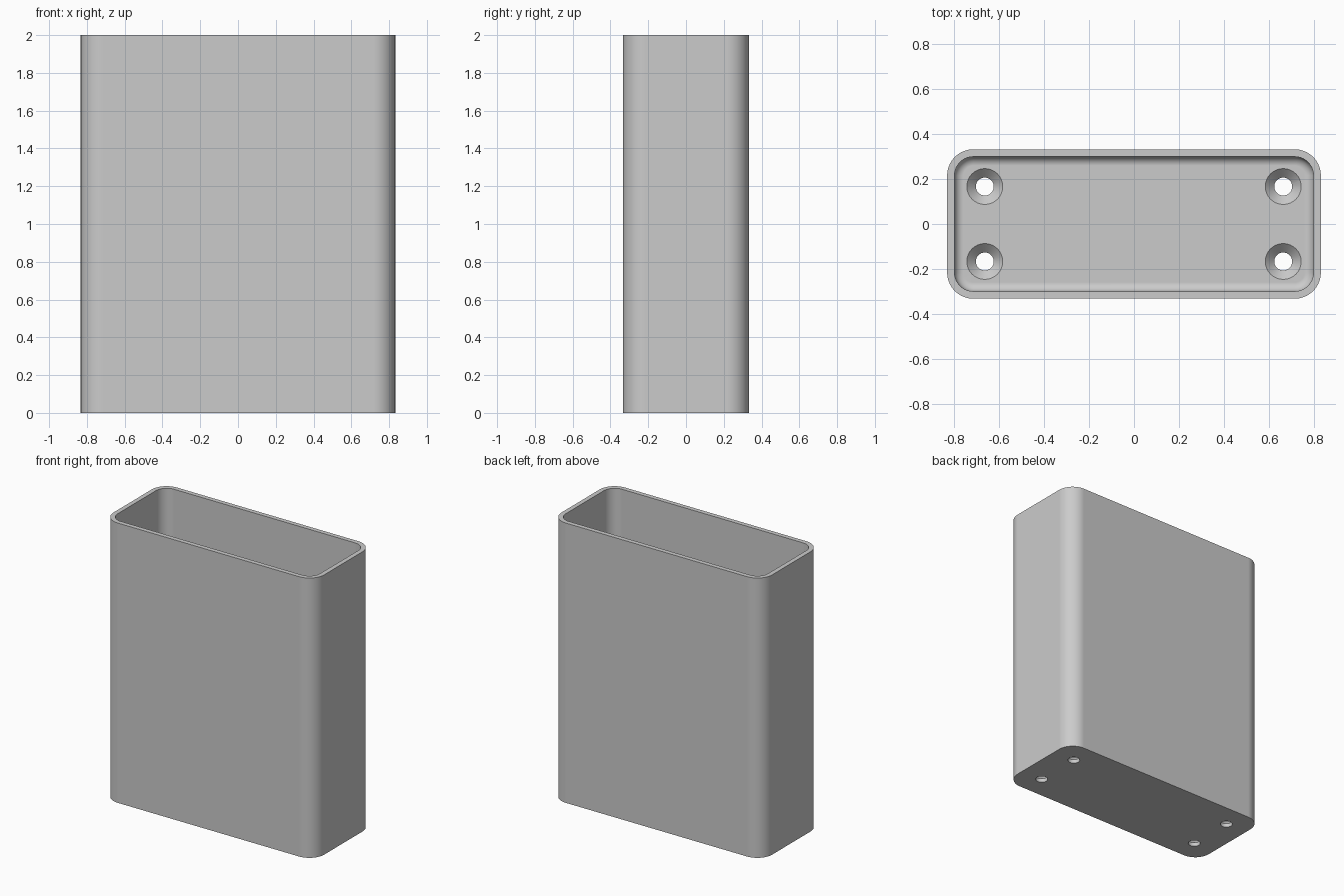
import bpy, bmesh
from math import cos, sin, pi, radians

cube = bpy.data.objects.get("Cube")
if cube:
    bpy.data.objects.remove(cube, do_unlink=True)

HALF_X, HALF_Y, HEIGHT = 0.833, 0.333, 2.0
CORNER, WALL, FLOOR, FILLET = 0.117, 0.033, 0.067, 0.04

grey = bpy.data.materials.new("plain_grey")
grey.use_nodes = True
grey.diffuse_color = (0.6, 0.6, 0.6, 1)
grey.node_tree.nodes["Principled BSDF"].inputs["Base Color"].default_value = (0.6, 0.6, 0.6, 1)


def rounded_ring(bm, inset, z, steps=10):
    """Rounded rectangle of vertices, moved inwards by inset."""
    r = CORNER - inset
    ring = []
    for i, (sx, sy) in enumerate([(1, 1), (-1, 1), (-1, -1), (1, -1)]):
        for k in range(steps + 1):
            a = (i + k / steps) * pi / 2
            ring.append(bm.verts.new((sx * (HALF_X - CORNER) + r * cos(a),
                                      sy * (HALF_Y - CORNER) + r * sin(a), z)))
    return ring


def circle_ring(bm, x, y, r, z, n=32):
    return [bm.verts.new((x + r * cos(2 * pi * k / n), y + r * sin(2 * pi * k / n), z))
            for k in range(n)]


def loft(bm, rings):
    """Join the rings into a closed solid."""
    n = len(rings[0])
    for a, b in zip(rings, rings[1:]):
        for k in range(n):
            bm.faces.new((a[k], a[(k + 1) % n], b[(k + 1) % n], b[k]))
    bm.faces.new(rings[0][::-1])
    bm.faces.new(rings[-1])


def make_object(name, bm):
    bmesh.ops.recalc_face_normals(bm, faces=bm.faces)
    mesh = bpy.data.meshes.new(name)
    bm.to_mesh(mesh)
    bm.free()
    mesh.materials.append(grey)
    obj = bpy.data.objects.new(name, mesh)
    bpy.context.collection.objects.link(obj)
    return obj


# Open box: outer wall, rim, inner wall, rounded inner floor edge
bm = bmesh.new()
profile = [(0, 0), (0, HEIGHT), (WALL, HEIGHT)]
for k in range(7):
    a = k / 6 * pi / 2
    profile.append((WALL + FILLET * (1 - cos(a)), FLOOR + FILLET * (1 - sin(a))))
loft(bm, [rounded_ring(bm, inset, z) for inset, z in profile])
box = make_object("open_box", bm)

# Countersunk screw holes near the floor corners
bm = bmesh.new()
for x in (-0.665, 0.665):
    for y in (-0.167, 0.167):
        loft(bm, [circle_ring(bm, x, y, r, z) for r, z in
                  [(0.04, -0.1), (0.04, FLOOR - 0.04), (0.08, FLOOR), (0.08, FLOOR + 0.05)]])
cutter = make_object("screw_hole_cutter", bm)
cutter.hide_render = True

cut = box.modifiers.new("screw_holes", "BOOLEAN")
cut.operation = "DIFFERENCE"
cut.solver = "EXACT"
cut.object = cutter

bpy.ops.object.select_all(action="DESELECT")
box.select_set(True)
bpy.context.view_layer.objects.active = box
bpy.ops.object.modifier_apply(modifier=cut.name)
bpy.data.objects.remove(cutter, do_unlink=True)

# Smooth corners, crisp rims
bpy.ops.object.shade_smooth_by_angle(angle=radians(30))
weighted = box.modifiers.new("even_shading", "WEIGHTED_NORMAL")
weighted.keep_sharp = True
